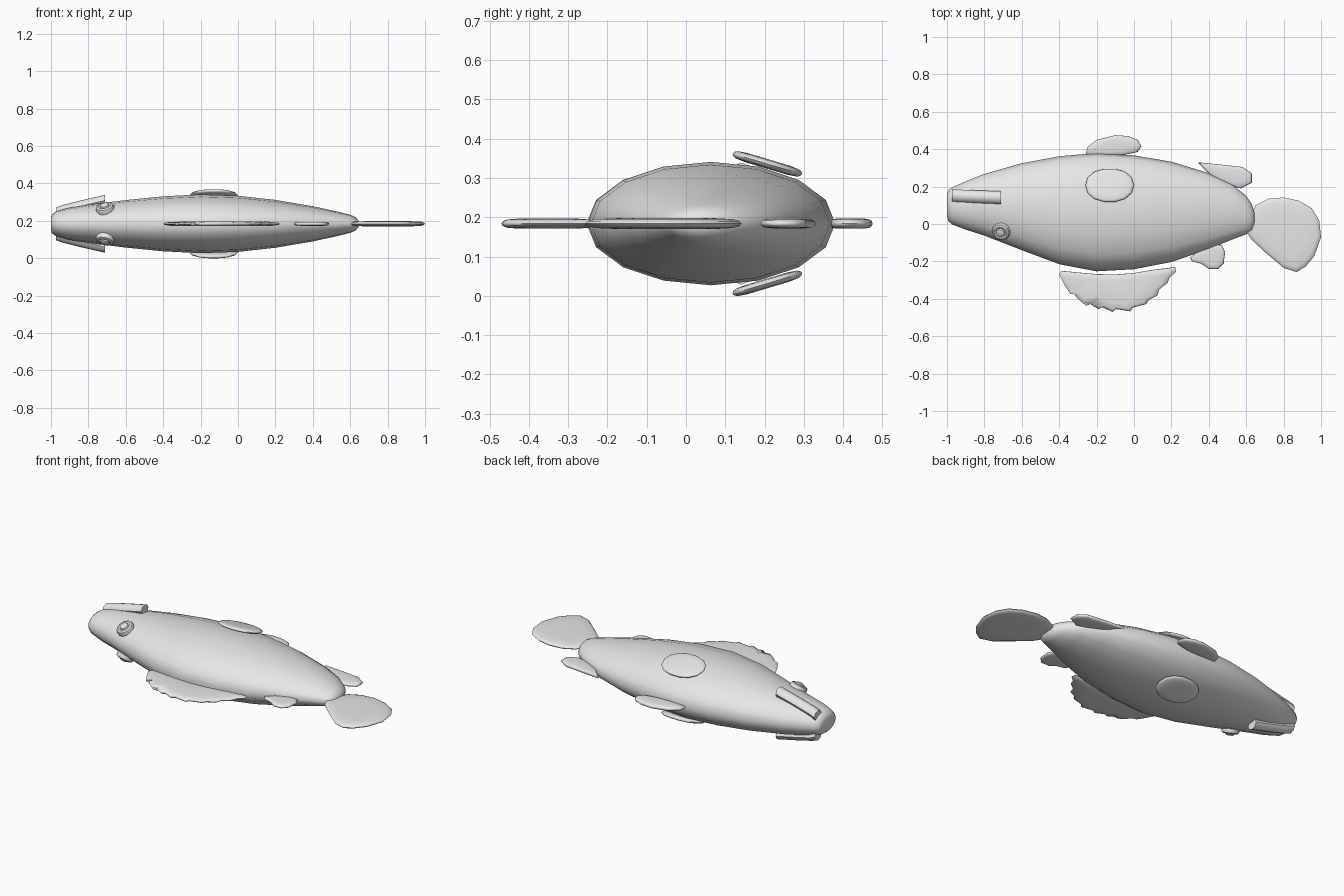
import bpy, bmesh, math
from mathutils import Vector, Matrix

if "Cube" in bpy.data.objects:
    bpy.data.objects.remove(bpy.data.objects["Cube"])

MID = 0.184  # height of the fish's plane of symmetry

grey = bpy.data.materials.new("plain_grey")
grey.diffuse_color = (0.8, 0.8, 0.8, 1)
grey.use_nodes = True
grey.node_tree.nodes["Principled BSDF"].inputs["Base Color"].default_value = grey.diffuse_color


def finish(name, bm, angle=60):
    """Turn a bmesh into a smooth-shaded object."""
    bmesh.ops.recalc_face_normals(bm, faces=bm.faces)
    me = bpy.data.meshes.new(name)
    bm.to_mesh(me)
    bm.free()
    ob = bpy.data.objects.new(name, me)
    bpy.context.collection.objects.link(ob)
    me.materials.append(grey)
    bpy.ops.object.select_all(action='DESELECT')
    ob.select_set(True)
    bpy.context.view_layer.objects.active = ob
    bpy.ops.object.shade_smooth_by_angle(angle=math.radians(angle))
    return ob


def loft(bm, rings):
    """Skin a list of equal closed rings and cap both ends."""
    rows = [[bm.verts.new(p) for p in r] for r in rings]
    n = len(rows[0])
    for a, b in zip(rows, rows[1:]):
        for i in range(n):
            j = (i + 1) % n
            bm.faces.new((a[i], a[j], b[j], b[i]))
    bm.faces.new(rows[0])
    bm.faces.new(rows[-1])


def fin(name, outline, thick, matrix):
    """Flat lens-shaped fin from an outline, thin at the rim."""
    c = sum((Vector(p) for p in outline), Vector((0, 0))) / len(outline)
    rings = []
    for s, h in ((.6, -1), (.88, -.8), (.97, -.45), (1, 0), (.97, .45), (.88, .8), (.6, 1)):
        rings.append([matrix @ Vector((*(c + (Vector(p) - c) * s), h * thick))
                      for p in outline])
    bm = bmesh.new()
    loft(bm, rings)
    return finish(name, bm)


# Body: x, lower y, upper y, half thickness
stations = [(-1.0, .045, .155, .035), (-.993, .015, .18, .052), (-.97, -.003, .197, .068),
            (-.9, -.03, .228, .086), (-.8, -.062, .268, .102), (-.6, -.14, .325, .127),
            (-.4, -.215, .362, .147), (-.2, -.253, .38, .157), (0, -.242, .367, .15),
            (.2, -.203, .333, .128), (.4, -.135, .272, .094), (.52, -.085, .216, .068),
            (.6, -.055, .15, .048), (.63, -.035, .105, .035), (.645, .0, .06, .015)]
bm = bmesh.new()
loft(bm, [[(x, (lo + hi) / 2 + (hi - lo) / 2 * math.cos(i * math.tau / 16),
            MID + h * math.sin(i * math.tau / 16)) for i in range(16)]
          for x, lo, hi, h in stations])
finish("body", bm)

# Fins in the symmetry plane
plane = Matrix.Translation((0, 0, MID))
fin("front_dorsal_fin", [(-.26, .37), (-.25, .41), (-.2, .45), (-.1, .475), (-.03, .47),
                         (.02, .45), (.04, .415), (.02, .385), (-.05, .37), (-.15, .365)],
    .013, plane)
fin("rear_dorsal_fin", [(.34, .33), (.48, .316), (.58, .305), (.63, .27), (.63, .22),
                        (.57, .19), (.5, .21), (.42, .25)], .012, plane)
fin("tail_fin", [(.6, -.04), (.62, .04), (.65, .1), (.72, .135), (.8, .142), (.88, .125),
                 (.95, .085), (.99, .02), (1, -.07), (.965, -.17), (.92, -.225),
                 (.87, -.257), (.8, -.235), (.7, -.15), (.63, -.085)], .014, plane)
fin("rear_belly_fin", [(.3, -.18), (.36, -.13), (.42, -.105), (.47, -.112), (.487, -.15),
                       (.48, -.21), (.45, -.24), (.4, -.24), (.36, -.212), (.31, -.2)],
    .011, plane)

# Belly fin with a scalloped free edge
belly = [(-.4, -.27), (-.37, -.33), (-.34, -.375), (-.325, -.372), (-.29, -.41), (-.255, -.437),
         (-.235, -.428), (-.19, -.455), (-.17, -.445), (-.115, -.47), (-.095, -.455),
         (-.02, -.467), (-.005, -.447), (.065, -.428), (.08, -.405), (.125, -.383),
         (.135, -.35), (.18, -.315), (.19, -.285), (.225, -.255), (.22, -.23), (.1, -.245),
         (0, -.262), (-.1, -.27), (-.2, -.268), (-.32, -.257), (-.39, -.25)]
fin("belly_fin", belly, .013, plane)

# Paired parts, mirrored across the symmetry plane
for side, tag in ((1, "left"), (-1, "right")):
    flip = plane @ Matrix.Diagonal((1, 1, side, 1))

    # Side fin lying tilted against the flank
    oval = [(.13 * math.cos(a), .099 * math.sin(a) * (1 + .05 * math.cos(2 * a)))
            for a in (i * math.tau / 14 for i in range(14))]
    fin("side_fin_" + tag, oval, .012, flip @ Matrix.Translation((-.13, .207, .152))
        @ Matrix.Rotation(-.29, 4, 'X'))

    # Eye: low dome with a raised pupil
    tilt = Vector((-.22, -.46, .86)).to_track_quat('Z', 'Y').to_matrix().to_4x4()
    place = flip @ Matrix.Translation((-.71, -.04, .082)) @ tilt
    bm = bmesh.new()
    loft(bm, [[place @ Vector((r * math.cos(i * math.tau / 12), r * math.sin(i * math.tau / 12), h))
               for i in range(12)]
              for r, h in ((.048, -.02), (.05, .004), (.046, .014), (.036, .019), (.026, .016),
                           (.023, .023), (.013, .028))])
    finish("eye_" + tag, bm, 40)

    # Lip: tapered bar along the snout
    bm = bmesh.new()
    loft(bm, [[flip @ Vector((x, y + .034 * math.cos(i * math.tau / 8),
                              z + .03 * math.sin(i * math.tau / 8))) for i in range(8)]
              for x, y, z in ((-.972, .152, .058), (-.94, .15, .07), (-.84, .146, .095),
                              (-.71, .141, .125))])
    finish("lip_" + tag, bm, 50)
